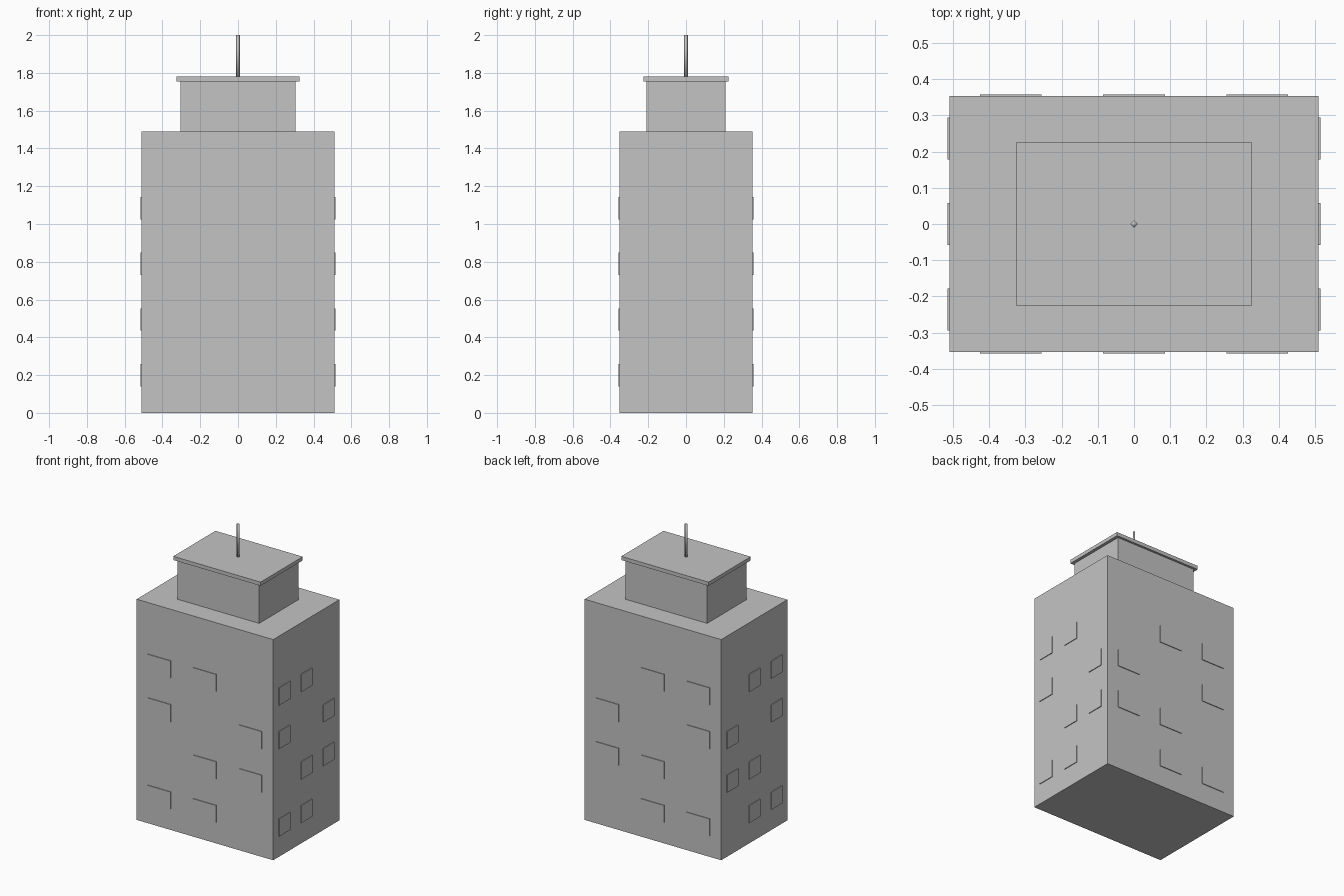
import bpy

if "Cube" in bpy.data.objects:
    bpy.data.objects.remove(bpy.data.objects["Cube"])

gray = bpy.data.materials.new("concrete_gray")
gray.diffuse_color = (0.55, 0.55, 0.55, 1)
gray.use_nodes = True
gray.node_tree.nodes["Principled BSDF"].inputs["Base Color"].default_value = gray.diffuse_color

HX, HY = 0.51, 0.353      # half size of the tower
ROOF = 1.49


def box(name, x, y, z, sx, sy, sz):
    """Box centred on x, y with its base at z."""
    bpy.ops.mesh.primitive_cube_add(size=1, location=(x, y, z + sz / 2))
    ob = bpy.context.object
    ob.name = name
    ob.scale = (sx, sy, sz)
    bpy.ops.object.transform_apply(location=False, rotation=False, scale=True)
    ob.data.materials.append(gray)
    return ob


# Main block, penthouse and its overhanging roof slab
box("tower", 0, 0, 0, HX * 2, HY * 2, ROOF)
box("penthouse", 0, 0, ROOF, 0.61, 0.42, 0.265)
box("penthouse_roof", 0, 0, 1.755, 0.652, 0.45, 0.025)

# Windows: thin plates on all four sides, skipped along diagonals
T = 0.005
for row in range(4):
    z = 0.14 + row * 0.295
    for col in range(3):
        if (row - col) % 3 == 1:
            continue
        for s, y_side, x_side in ((-1, "front", "left"), (1, "back", "right")):
            box(f"window_{y_side}_{row}_{col}", (col - 1) * 0.34,
                s * (HY + T / 2), z, 0.17, T, 0.118)
            box(f"window_{x_side}_{row}_{col}", s * (HX + T / 2),
                (col - 1) * 0.236, z, T, 0.117, 0.118)

# Four-sided antenna, smooth shaded
bpy.ops.mesh.primitive_cylinder_add(vertices=4, radius=0.01, depth=0.22,
                                    location=(0, 0, 1.89))
antenna = bpy.context.object
antenna.name = "antenna"
antenna.data.materials.append(gray)
bpy.ops.object.shade_smooth()
